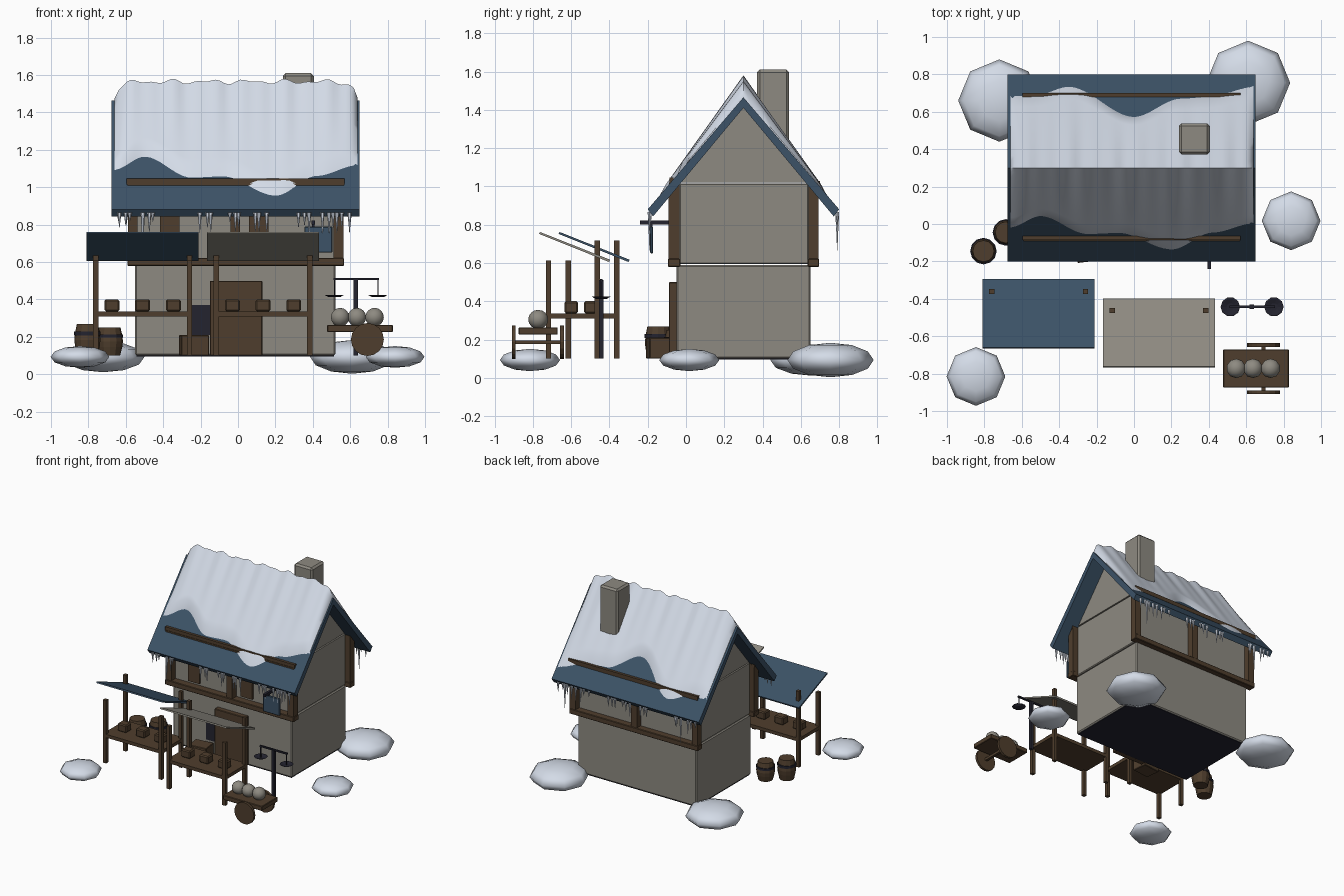
import bpy, bmesh, math, random
from mathutils import Vector

if "Cube" in bpy.data.objects:
    bpy.data.objects.remove(bpy.data.objects["Cube"])
random.seed(4)

def mat(name, c):
    m = bpy.data.materials.new(name)
    m.diffuse_color = (*c, 1)
    m.use_nodes = True
    m.node_tree.nodes["Principled BSDF"].inputs["Base Color"].default_value = m.diffuse_color
    return m
STONE = mat("grey_stone", (.27, .255, .22))
WOOD = mat("brown_wood", (.078, .048, .026))
BLUE = mat("blue_slate", (.045, .085, .135))
SNOW = mat("snow", (.72, .78, .88))
IRON = mat("dark_iron", (.017, .017, .028))

def finish(name, bm, m, smooth=False):
    bmesh.ops.recalc_face_normals(bm, faces=bm.faces[:])
    me = bpy.data.meshes.new(name)
    bm.to_mesh(me)
    bm.free()
    ob = bpy.data.objects.new(name, me)
    bpy.context.collection.objects.link(ob)
    me.materials.append(m)
    if smooth:
        for p in me.polygons:
            p.use_smooth = True
    return ob

def box(name, x, y, z, m, bevel=0, turn=0):
    """Box from (min, max) ranges on each axis."""
    bm = bmesh.new()
    bmesh.ops.create_cube(bm, size=1)
    for v in bm.verts:
        v.co = [v.co[i] * (r[1] - r[0]) for i, r in enumerate((x, y, z))]
    if bevel:
        bmesh.ops.bevel(bm, geom=bm.edges[:], offset=bevel, segments=1, affect='EDGES')
    ob = finish(name, bm, m)
    ob.location = [sum(r) / 2 for r in (x, y, z)]
    ob.rotation_euler.z = turn
    return ob

def prism(name, yz, x0, x1, m):
    """Extrude a y-z outline along x."""
    bm = bmesh.new()
    f = bm.faces.new([bm.verts.new((x0, y, z)) for y, z in yz])
    g = bmesh.ops.extrude_face_region(bm, geom=[f])
    for v in g["geom"]:
        if isinstance(v, bmesh.types.BMVert):
            v.co.x = x1
    return finish(name, bm, m)

def lathe(name, rz, n, loc, m, rot=(0, 0, 0)):
    """Closed turned shape from (radius, height) rings."""
    bm = bmesh.new()
    rings = [[bm.verts.new((r * math.cos(2 * math.pi * i / n), r * math.sin(2 * math.pi * i / n), z))
              for i in range(n)] for r, z in rz]
    for a, b in zip(rings, rings[1:]):
        for i in range(n):
            bm.faces.new((a[i], a[(i + 1) % n], b[(i + 1) % n], b[i]))
    bm.faces.new(rings[0])
    bm.faces.new(rings[-1])
    ob = finish(name, bm, m)
    ob.location, ob.rotation_euler = loc, rot
    return ob

def ball(name, loc, r, h, m, seg, rings):
    bm = bmesh.new()
    bmesh.ops.create_uvsphere(bm, u_segments=seg, v_segments=rings, radius=1)
    for v in bm.verts:
        v.co = (v.co.x * r, v.co.y * r, v.co.z * h)
    finish(name, bm, m, True).location = loc

# House walls
box("lower_wall", (-.55, .52), (-.05, .65), (.1, .59), STONE, .008)
box("floor_slab", (-.542, .512), (-.042, .642), (.095, .102), IRON)
box("upper_wall", (-.55, .52), (-.035, .64), (.595, 1.015), STONE, .006)
prism("gable_wall", [(-.035, 1.02), (.635, 1.02), (.3, 1.415)], -.55, .52, STONE)

# Timber frame, front and back
for side, (a, b) in (("front", (-.095, -.03)), ("back", (.635, .695))):
    box(side + "_lower_beam", (-.592, .567), (a, b), (.58, .622), WOOD, .004)
    box(side + "_upper_beam", (-.592, .567), (a + .005, b - .005), (.985, 1.02), WOOD)
    for x in (-.562, -.015, .537):
        box(side + "_post", (x - .026, x + .026), (a + .004, b - .004), (.61, 1.0), WOOD)

# Door, shutters, crate beside the door
box("door", (-.15, .13), (-.09, -.045), (.1, .5), WOOD, .004)
for x in (-.365, .11):
    box("shutter", (x - .052, x + .052), (-.05, -.03), (.64, .9), WOOD)
box("door_crate", (-.31, -.16), (-.2, -.08), (.1, .21), WOOD, .004, .12)
box("dark_opening", (-.25, -.15), (-.055, -.048), (.21, .37), IRON)

# Roof
RIDGE, EAVE, YC = 1.465, .88, .3
SLOPE = (RIDGE - EAVE) / .5
def roof_z(y):
    return RIDGE - SLOPE * abs(y - YC)
prism("roof", [(-.2, EAVE), (YC, RIDGE), (.8, EAVE), (.772, .843), (YC, 1.41), (-.172, .843)],
      -.676, .65, BLUE)
for name, y in (("front_snow_rail", -.075), ("back_snow_rail", .69)):
    box(name, (-.595, .57), (y - .011, y + .011), (roof_z(y) - .012, roof_z(y) + .02), WOOD)

# Snow blanket with wavy lower edges
def curve(pts, x):
    for (x0, y0), (x1, y1) in zip(pts, pts[1:]):
        if x <= x1:
            t = max(0, (x - x0) / (x1 - x0))
            return y0 + (y1 - y0) * t * t * (3 - 2 * t)
    return pts[-1][1]
FRONT = [(-.66, -.02), (-.5, .04), (-.25, -.058), (-.08, -.052), (.2, -.145), (.42, -.05), (.64, 0)]
BACK = [(-.66, .69), (-.52, .695), (-.35, .742), (0, .575), (.25, .675), (.4, .685), (.64, .74)]
bm = bmesh.new()
NX, NV, grid = 60, 12, []
for i in range(NX + 1):
    x = -.66 + 1.3 * i / NX
    end = min(1, min(x + .66, .64 - x) / .12)
    end = math.sqrt(max(0, 1 - (1 - end) ** 2))
    wob = .008 * math.sin(x * 31) + .007 * math.sin(x * 53 + 1)
    row = []
    for j in range(-NV, NV + 1):
        k = abs(j) / NV
        y = YC + (curve(FRONT if j < 0 else BACK, x) - YC) * k
        t = .01 + .09 * max(0, 1 - abs(y - YC) / .45) + wob * (1 - k)
        if abs(j) == NV:
            t = -.006
        row.append(bm.verts.new((x, y, roof_z(y) + t * (.12 + .88 * end))))
    grid.append(row)
for a, b in zip(grid, grid[1:]):
    for j in range(2 * NV):
        bm.faces.new((a[j], b[j], b[j + 1], a[j + 1]))
for row in (grid[0], grid[-1]):  # close the ends down to the roof
    low = [bm.verts.new((v.co.x, v.co.y, roof_z(v.co.y) - .005)) for v in row]
    for j in range(2 * NV):
        bm.faces.new((row[j], row[j + 1], low[j + 1], low[j]))
snow = finish("roof_snow", bm, SNOW, True)
bpy.context.view_layer.objects.active = snow
snow.select_set(True)
bpy.ops.object.shade_smooth_by_angle(angle=math.radians(40))

# Chimney
box("chimney", (.24, .405), (.372, .538), (1.1, 1.61), STONE, .014)

# Icicles in clusters along both eaves
for y in (-.19, .79):
    for c in (-.6, -.48, -.17, -.02, .12, .36, .48, .56):
        for k in range(3):
            ln = random.choice((.05, .08, .11, .2 if k == 0 else .07))
            lathe("icicle", [(.001, -ln), (.006, -ln * .5), (.012, 0)], 6,
                  (c + (k - 1) * .03 + random.uniform(-.01, .01), y, .865), SNOW)

# Hanging sign
box("sign_bracket", (.392, .412), (-.24, -.06), (.8, .822), IRON)
box("sign_board", (.355, .505), (-.187, -.172), (.65, .79), BLUE, .004)
box("sign_hanger", (.396, .408), (-.185, -.174), (.78, .81), IRON)

# Market stalls: awning, four posts, counter, crates
def stall(name, x, y, m):
    prism(name + "_awning", [(y - .305, .752), (y - .3, .762), (y + .066, .617), (y + .061, .605)],
          x - .3, x + .3, m)
    for dx in (-.25, .25):
        box(name + "_back_post", (x + dx - .014, x + dx + .014), (y - .014, y + .014), (.1, .718), WOOD)
        box(name + "_front_post", (x + dx - .014, x + dx + .014), (y - .269, y - .241), (.1, .612), WOOD)
    box(name + "_counter", (x - .264, x + .264), (y - .268, y + .014), (.31, .337), WOOD)
    for k in (-1, 0, 1):
        cx = x + k * .164
        box(name + "_crate", (cx - .04, cx + .04), (y - .172, y - .1), (.337, .4), WOOD, .008)
stall("left_stall", -.51, -.361, BLUE)
stall("right_stall", .134, -.463, STONE)

# Barrels with hoops
for x, y, h in ((-.805, -.145, .168), (-.685, -.045, .15)):
    lathe("barrel", [(.055, 0), (.066, h * .3), (.07, h * .5), (.066, h * .72), (.057, h)], 12, (x, y, .1), WOOD)
    lathe("barrel_hoop", [(.071, h * .64), (.071, h * .76)], 12, (x, y, .1), IRON)

# Balance scale
box("scale_post", (.618, .642), (-.455, -.431), (.1, .51), IRON)
box("scale_arm", (.51, .755), (-.45, -.436), (.503, .515), IRON)
for x in (.515, .748):
    lathe("scale_pan", [(.03, 0), (.052, .012), (.045, .013), (.02, .004)], 10, (x, -.443, .412), IRON)
    box("scale_cord", (x - .003, x + .003), (-.446, -.44), (.415, .505), IRON)

# Handcart with snowball-like stones
box("cart_bed", (.477, .828), (-.875, -.67), (.226, .264), WOOD, .004)
for y in (-.9, -.647):
    lathe("cart_wheel", [(.088, -.01), (.088, .01)], 16, (.692, y, .186), WOOD, (math.pi / 2, 0, 0))
box("cart_axle", (.682, .702), (-.9, -.647), (.176, .196), WOOD)
for x in (.546, .636, .73):
    ball("cart_load", (x, -.772, .305), .052, .05, STONE, 10, 8)

# Snow drifts around the house
for x, y, r, h in ((-.72, .66, .22, .082), (.61, .755, .225, .09), (.84, .017, .157, .058), (-.845, -.815, .157, .058)):
    ball("snow_drift", (x, y, .093), r, h, SNOW, 8, 6)
